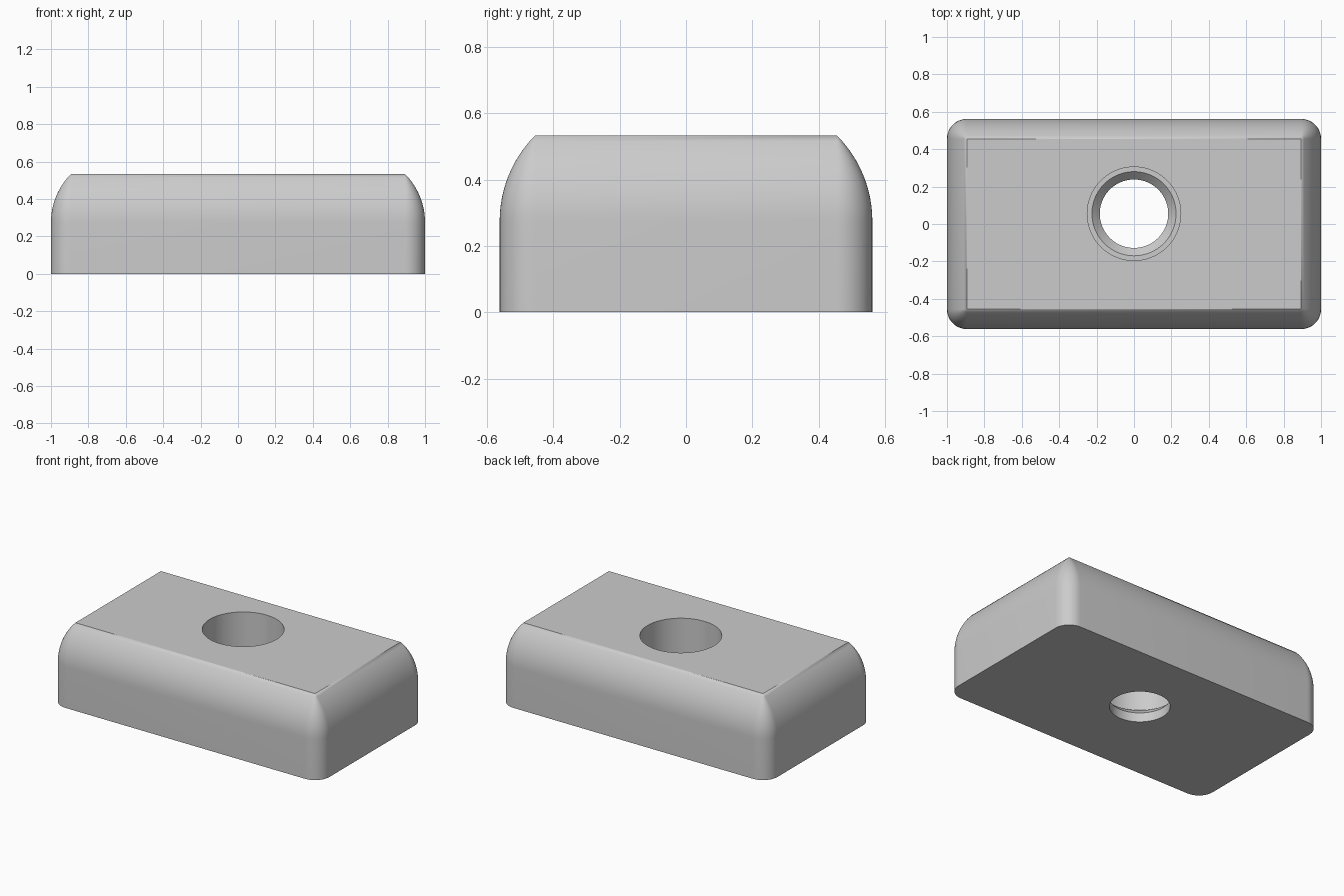
import bpy
import bmesh
from math import sin, cos, pi, radians

cube = bpy.data.objects.get("Cube")
if cube:
    bpy.data.objects.remove(cube, do_unlink=True)

HALF_X, HALF_Y, HEIGHT = 1.0, 0.562, 0.533
CORNER = 0.107                              # plan radius of the upright corners
ROUND = CORNER / (1 - cos(radians(45)))     # radius of the rounded shoulder
STEPS = 12
HOLE_Y = 0.055

grey = bpy.data.materials.new("plain_grey")
grey.use_nodes = True
grey.diffuse_color = (0.6, 0.6, 0.6, 1)
grey.node_tree.nodes["Principled BSDF"].inputs["Base Color"].default_value = (0.6, 0.6, 0.6, 1)


def outline(inset):
    """Rounded rectangle, moved inwards by inset."""
    r = CORNER - inset
    points = []
    for k, (sx, sy) in enumerate([(1, 1), (-1, 1), (-1, -1), (1, -1)]):
        for i in range(STEPS + 1):
            a = (k + i / STEPS) * pi / 2
            points.append((sx * (HALF_X - CORNER) + r * cos(a),
                           sy * (HALF_Y - CORNER) + r * sin(a)))
    return points


def circle(radius, sides=72):
    return [(radius * cos(2 * pi * i / sides), HOLE_Y + radius * sin(2 * pi * i / sides))
            for i in range(sides)]


def stack(name, layers):
    """Closed solid through a stack of (outline, height) layers."""
    bm = bmesh.new()
    rings = [[bm.verts.new((x, y, z)) for x, y in pts] for pts, z in layers]
    n = len(rings[0])
    for low, high in zip(rings, rings[1:]):
        for i in range(n):
            j = (i + 1) % n
            bm.faces.new((low[i], low[j], high[j], high[i]))
    bm.faces.new(rings[0][::-1])
    bm.faces.new(rings[-1])
    bmesh.ops.remove_doubles(bm, verts=bm.verts, dist=0.0001)
    bmesh.ops.recalc_face_normals(bm, faces=bm.faces)
    mesh = bpy.data.meshes.new(name)
    bm.to_mesh(mesh)
    bm.free()
    mesh.materials.append(grey)
    obj = bpy.data.objects.new(name, mesh)
    bpy.context.collection.objects.link(obj)
    return obj


# Block: straight sides, then a shoulder arc that stops at 45 degrees
layers = [(outline(0), 0)]
base = HEIGHT - ROUND * sin(radians(45))
for i in range(STEPS + 1):
    a = radians(45) * i / STEPS
    layers.append((outline(ROUND * (1 - cos(a))), base + ROUND * sin(a)))
block = stack("block", layers)

# Screw hole: narrow bore, countersink, flat ledge and wide recess
hole = [(0.183, -0.1), (0.183, 0.062), (0.225, 0.105), (0.25, 0.105), (0.25, HEIGHT + 0.1)]
cutter = stack("screw_hole_cutter", [(circle(r), z) for r, z in hole])

cut = block.modifiers.new("screw_hole", "BOOLEAN")
cut.operation = "DIFFERENCE"
cut.solver = "EXACT"
cut.object = cutter

bpy.ops.object.select_all(action="DESELECT")
block.select_set(True)
bpy.context.view_layer.objects.active = block
bpy.ops.object.modifier_apply(modifier=cut.name)
bpy.data.objects.remove(cutter, do_unlink=True)
bpy.ops.object.shade_smooth_by_angle(angle=radians(30))
